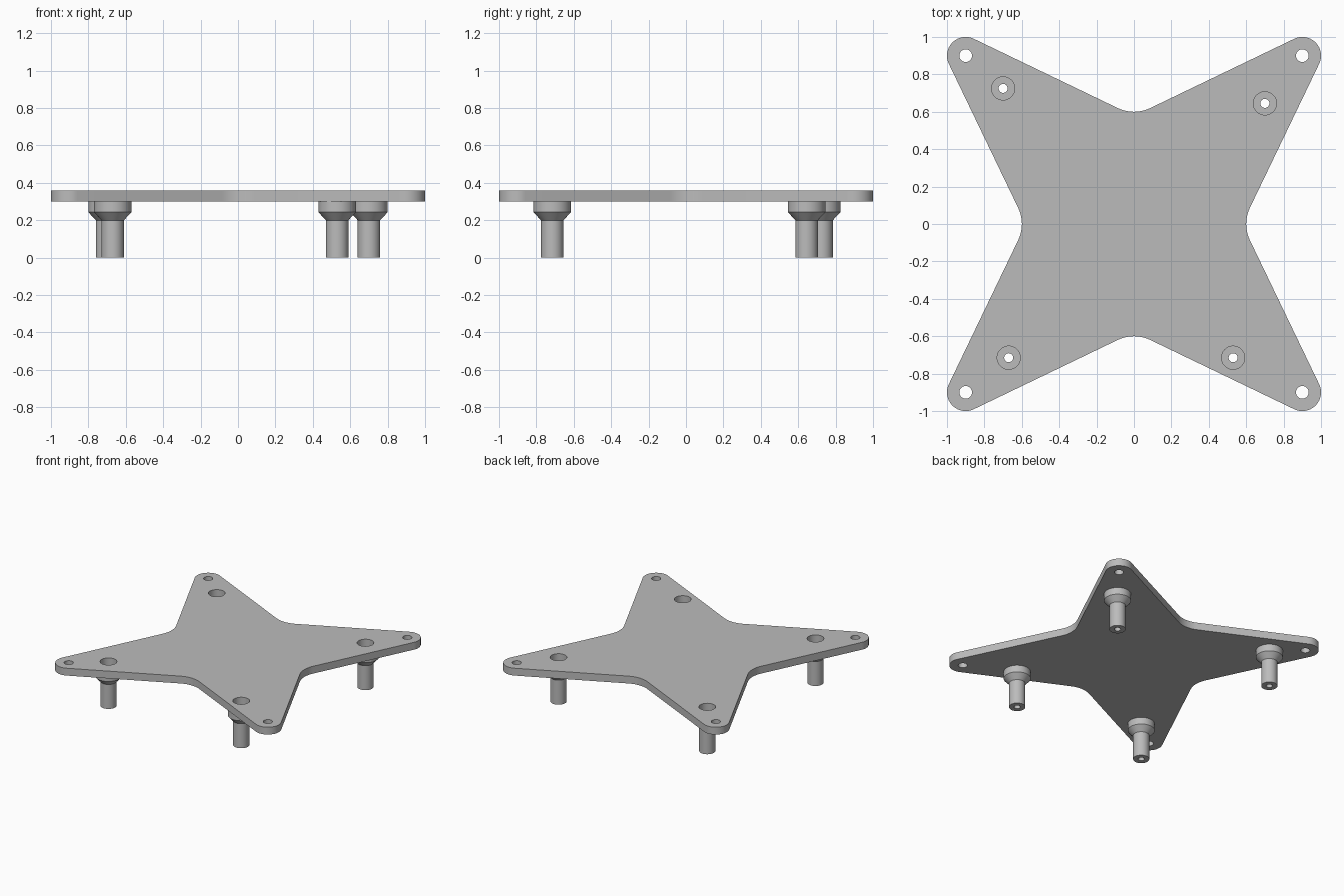
import bpy, bmesh
from math import pi, sin, cos, asin, atan2, hypot, radians
from mathutils import Matrix, Vector

cube = bpy.data.objects.get("Cube")
if cube:
    bpy.data.objects.remove(cube, do_unlink=True)

# One grey for everything
grey = bpy.data.materials.new("plain grey")
grey.use_nodes = True
colour = (0.5, 0.5, 0.5, 1)
grey.diffuse_color = colour
grey.node_tree.nodes["Principled BSDF"].inputs["Base Color"].default_value = colour

PLATE_BOTTOM, PLATE_TOP = 0.30, 0.36
TIP, TIP_R = 0.9, 0.1            # rounded arm tips
NOTCH, NOTCH_R = 0.8, 0.2        # concave fillets between arms
BORE_R, PIN_R = 0.062, 0.024     # screw head recess and screw hole
STANDOFFS = {
    "back_right": (-0.70, 0.725),
    "back_left": (0.70, 0.645),
    "front_right": (-0.67, -0.715),
    "front_left": (0.53, -0.715),
}


def arc(cx, cy, r, start, end, steps):
    angles = [start + (end - start) * i / steps for i in range(steps + 1)]
    return [Vector((cx + r * cos(a), cy + r * sin(a))) for a in angles]


def finish(name, bm):
    bmesh.ops.remove_doubles(bm, verts=bm.verts, dist=1e-5)
    bmesh.ops.recalc_face_normals(bm, faces=bm.faces)
    mesh = bpy.data.meshes.new(name)
    bm.to_mesh(mesh)
    bm.free()
    mesh.materials.clear()
    mesh.materials.append(grey)
    obj = bpy.data.objects.new(name, mesh)
    bpy.context.collection.objects.link(obj)
    bpy.ops.object.select_all(action="DESELECT")
    obj.select_set(True)
    bpy.context.view_layer.objects.active = obj
    bpy.ops.object.shade_smooth_by_angle(angle=radians(30))
    return obj


# Star outline: one tip and one notch, turned four times
dx, dy = TIP, TIP - NOTCH
slope = atan2(dy, dx) + asin((TIP_R + NOTCH_R) / hypot(dx, dy))
quarter = arc(TIP, TIP, TIP_R, -slope, pi / 2 + slope, 20)
quarter += arc(0, NOTCH, NOTCH_R, slope - pi / 2, -slope - pi / 2, 14)
outline = [Matrix.Rotation(k * pi / 2, 2) @ p for k in range(4) for p in quarter]

# Holes: one near each tip, one above each standoff
loops = [outline]
loops += [arc(x, y, 0.034, 0, 2 * pi, 32)[:-1] for x in (-TIP, TIP) for y in (-TIP, TIP)]
loops += [arc(x, y, BORE_R, 0, 2 * pi, 48)[:-1] for x, y in STANDOFFS.values()]

# Plate: filled flat curve with thickness, turned into a mesh
curve = bpy.data.curves.new("plate_outline", "CURVE")
curve.dimensions = "2D"
curve.fill_mode = "BOTH"
curve.extrude = (PLATE_TOP - PLATE_BOTTOM) / 2
for loop in loops:
    spline = curve.splines.new("POLY")
    spline.points.add(len(loop) - 1)
    for point, co in zip(spline.points, loop):
        point.co = (co.x, co.y, 0, 1)
    spline.use_cyclic_u = True
helper = bpy.data.objects.new("plate_outline", curve)
bpy.context.collection.objects.link(helper)
bpy.context.view_layer.update()
filled = helper.evaluated_get(bpy.context.evaluated_depsgraph_get())
bm = bmesh.new()
bm.from_mesh(filled.to_mesh())
filled.to_mesh_clear()
bpy.data.objects.remove(helper, do_unlink=True)
bmesh.ops.translate(bm, verts=bm.verts, vec=(0, 0, (PLATE_TOP + PLATE_BOTTOM) / 2))
finish("star_plate", bm)

# Standoffs: hollow turned posts with a flared collar under the plate
profile = [(PIN_R, 0), (0.06, 0), (0.06, 0.2), (0.1, 0.243), (0.1, PLATE_BOTTOM),
           (BORE_R, PLATE_BOTTOM), (BORE_R, 0.24), (PIN_R, 0.24)]
for place, (x, y) in STANDOFFS.items():
    bm = bmesh.new()
    ring = [bm.verts.new((r, 0, z)) for r, z in profile]
    edges = [bm.edges.new((ring[i - 1], ring[i])) for i in range(len(ring))]
    bmesh.ops.spin(bm, geom=ring + edges, cent=(0, 0, 0), axis=(0, 0, 1),
                   angle=2 * pi, steps=48, use_duplicate=False)
    obj = finish(place + "_standoff", bm)
    obj.location = (x, y, 0)
